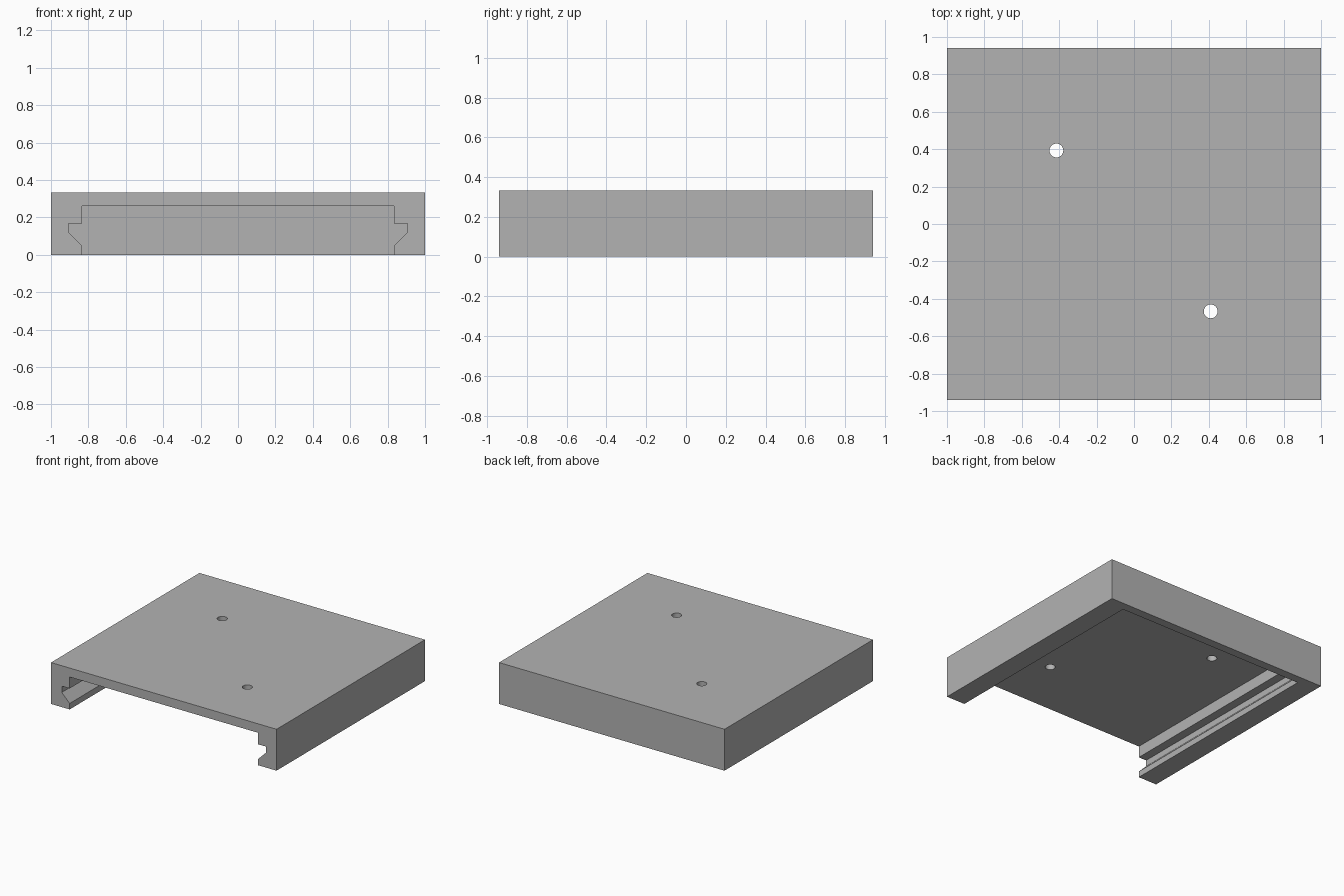
import bpy
import bmesh

cube = bpy.data.objects.get("Cube")
if cube:
    bpy.data.objects.remove(cube, do_unlink=True)

WIDTH, DEPTH, HEIGHT = 2.0, 1.88, 0.332
BACK_WALL = 0.07

grey = bpy.data.materials.new("plain grey")
grey.use_nodes = True
colour = (0.45, 0.45, 0.45, 1)
grey.diffuse_color = colour
grey.node_tree.nodes["Principled BSDF"].inputs["Base Color"].default_value = colour


def prism(name, outline, y0, y1):
    """Extrude an x-z outline from y0 to y1."""
    bm = bmesh.new()
    face = bm.faces.new([bm.verts.new((x, y0, z)) for x, z in outline])
    new = bmesh.ops.extrude_face_region(bm, geom=[face])["geom"]
    moved = [v for v in new if isinstance(v, bmesh.types.BMVert)]
    bmesh.ops.translate(bm, verts=moved, vec=(0, y1 - y0, 0))
    bmesh.ops.recalc_face_normals(bm, faces=bm.faces)
    mesh = bpy.data.meshes.new(name)
    bm.to_mesh(mesh)
    bm.free()
    mesh.materials.append(grey)
    obj = bpy.data.objects.new(name, mesh)
    bpy.context.collection.objects.link(obj)
    return obj


def cut(target, cutter):
    """Subtract the cutter from the target and discard it."""
    mod = target.modifiers.new("cut", "BOOLEAN")
    mod.operation = "DIFFERENCE"
    mod.solver = "EXACT"
    mod.object = cutter
    bpy.context.view_layer.objects.active = target
    bpy.ops.object.modifier_apply(modifier=mod.name)
    bpy.data.objects.remove(cutter, do_unlink=True)


# Solid block
w = WIDTH / 2
body = prism("slide_on_cover", [(-w, 0), (w, 0), (w, HEIGHT), (-w, HEIGHT)],
             -DEPTH / 2, DEPTH / 2)

# Undercut slot, open at the front and below, closed by the back wall
half = [(0.835, -0.1), (0.835, 0.048), (0.905, 0.118),
        (0.905, 0.168), (0.835, 0.168), (0.835, 0.26)]
slot = half + [(-x, z) for x, z in reversed(half)]
cut(body, prism("slot_cutter", slot, -DEPTH / 2 - 0.1, DEPTH / 2 - BACK_WALL))

# Two screw holes through the top plate
for x, y in [(0.41, -0.467), (-0.415, 0.393)]:
    bpy.ops.mesh.primitive_cylinder_add(vertices=32, radius=0.037, depth=0.4,
                                        location=(x, y, HEIGHT))
    hole = bpy.context.object
    hole.name = "hole_cutter"
    hole.data.materials.append(grey)
    cut(body, hole)

# Smooth hole walls, crisp edges elsewhere
bpy.ops.object.select_all(action="DESELECT")
body.select_set(True)
bpy.context.view_layer.objects.active = body
bpy.ops.object.shade_smooth_by_angle()
